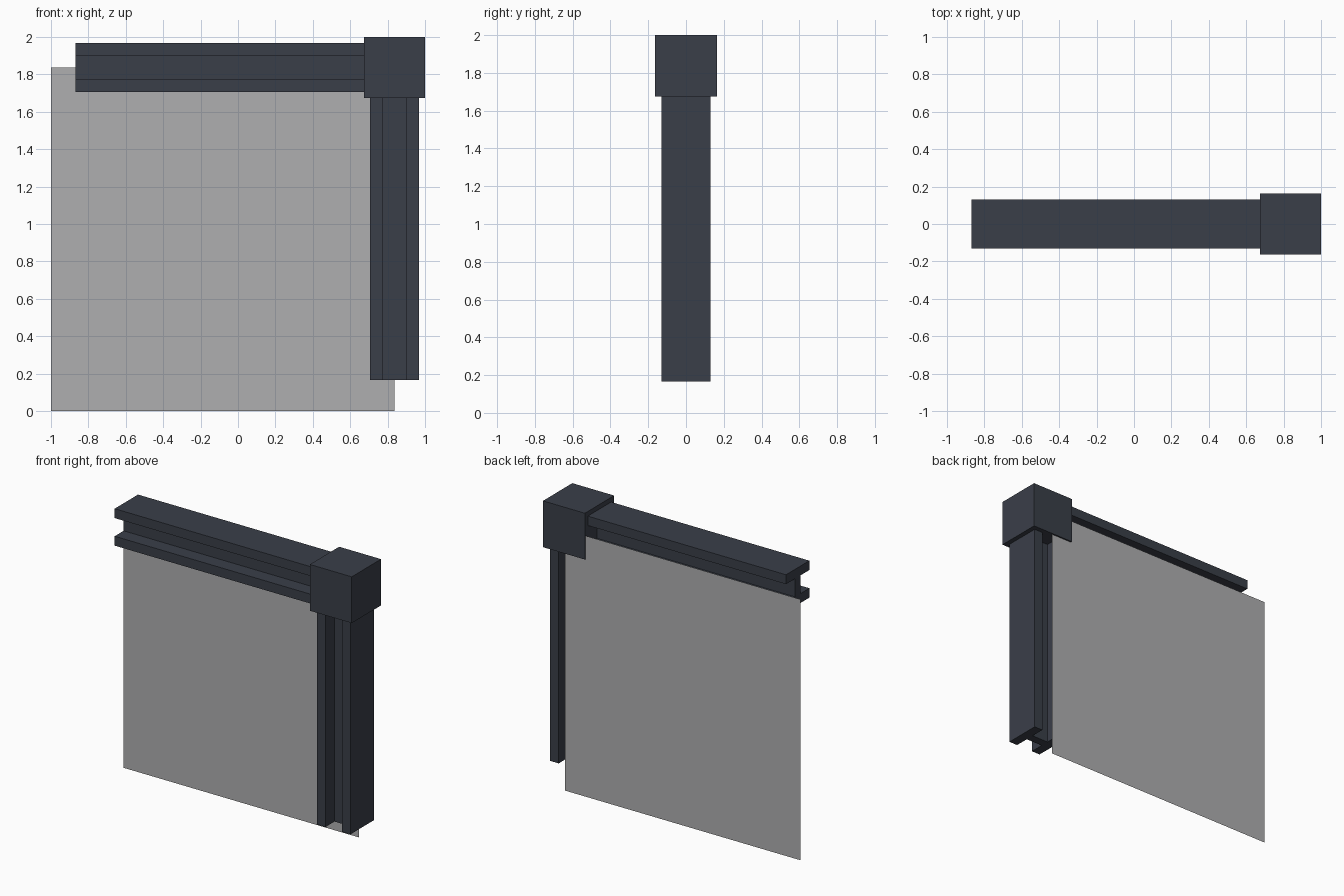
import bpy
from mathutils import Matrix, Vector

if "Cube" in bpy.data.objects:
    bpy.data.objects.remove(bpy.data.objects["Cube"])

AXIS = 0.837          # shared centre line of post (x) and beam (z)
HALF = 0.163          # half size of the corner block
W, T, WEB = 0.13, 0.066, 0.03   # half width, flange thickness, half web


def material(name, rgb):
    m = bpy.data.materials.new(name)
    m.diffuse_color = (*rgb, 1.0)
    m.use_nodes = True
    m.node_tree.nodes["Principled BSDF"].inputs["Base Color"].default_value = m.diffuse_color
    return m


dark = material("dark slate metal", (0.042, 0.049, 0.066))
grey = material("grey panel", (0.43, 0.43, 0.435))


def make(name, verts, faces, mat):
    me = bpy.data.meshes.new(name)
    me.from_pydata([tuple(v) for v in verts], [], faces)
    me.materials.append(mat)
    ob = bpy.data.objects.new(name, me)
    bpy.context.collection.objects.link(ob)
    return ob


def i_bar(name, length, matrix):
    """I-section extruded along local z, flanges at local +-x."""
    q = W - T
    quarter = [(W, -W), (W, W), (q, W), (q, WEB)]
    right = quarter + [(-x, y) for x, y in reversed(quarter[1:])]
    prof = right + [(-W, -W), (-q, -W), (-q, -WEB), (q, -WEB), (q, -W)]
    n = len(prof)
    verts = [matrix @ Vector((x, y, z)) for z in (0, length) for x, y in prof]
    faces = [(i, (i + 1) % n, n + (i + 1) % n, n + i) for i in range(n)]
    faces += [tuple(reversed(range(n))), tuple(range(n, 2 * n))]
    return make(name, verts, faces, dark)


# Upright post, channels open to front and back
i_bar("post", 2 - 2 * HALF - 0.165 + 0.005,
      Matrix.Translation((AXIS, 0, 0.165)))

# Top beam, same section turned to run along x
turn = Matrix(((0, 0, 1, -0.87), (0, 1, 0, 0), (-1, 0, 0, AXIS + 1), (0, 0, 0, 1)))
i_bar("beam", 1 - 2 * HALF + 0.87 + 0.005, turn)

# Corner block joining post and beam
bpy.ops.mesh.primitive_cube_add(size=2 * HALF, location=(AXIS, 0, AXIS + 1))
block = bpy.context.object
block.name = "corner_block"
block.data.materials.append(dark)

# Thin sheet behind the frame
y = 0.153
make("back_panel",
     [(-1, y, 0), (AXIS, y, 0), (AXIS, y, AXIS + 1), (-1, y, AXIS + 1)],
     [(0, 1, 2, 3)], grey)
